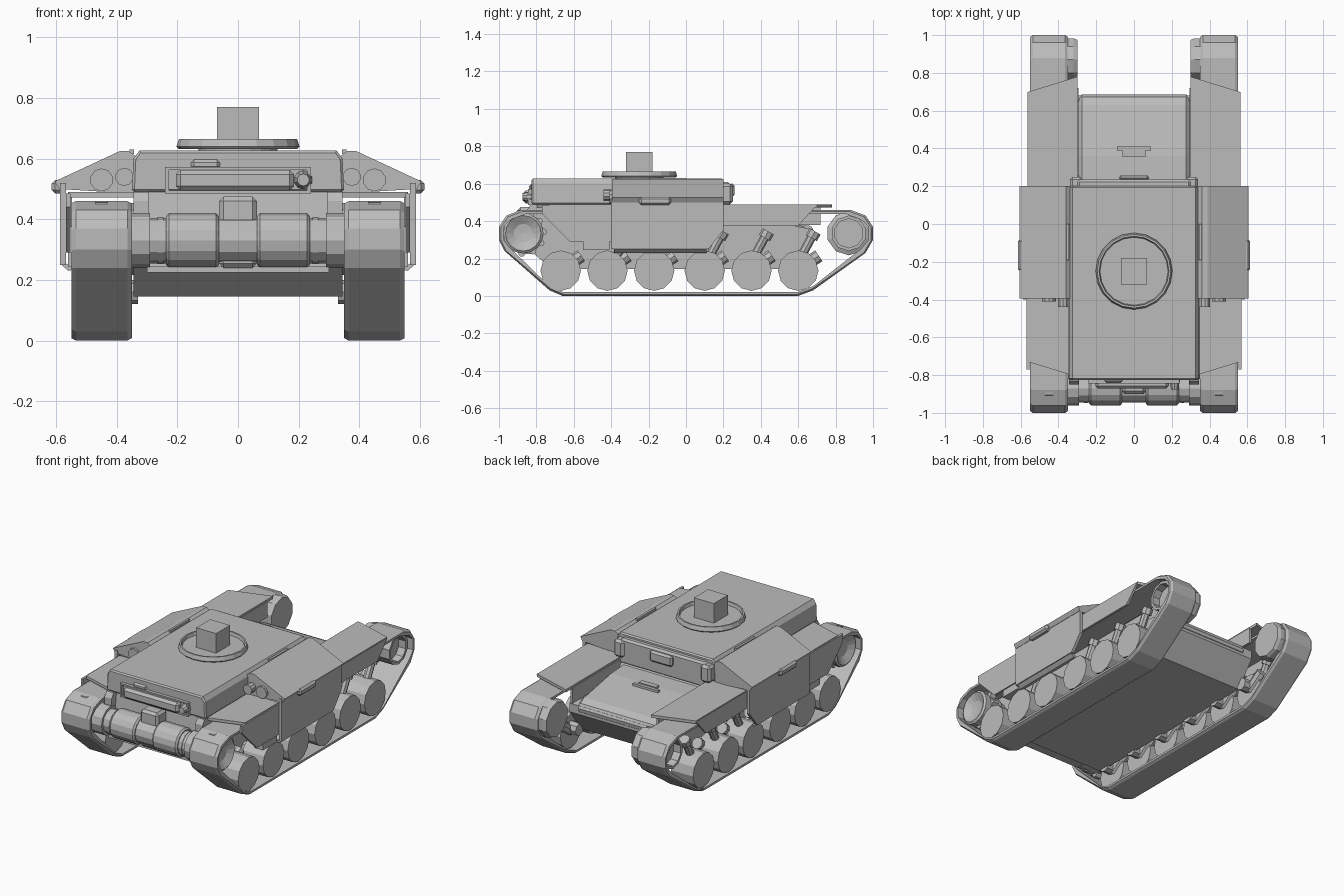
import bpy, bmesh, math
from mathutils import Matrix, Vector

if "Cube" in bpy.data.objects:
    bpy.data.objects.remove(bpy.data.objects["Cube"], do_unlink=True)

grey = bpy.data.materials.new("plain grey")
grey.use_nodes = True
grey.diffuse_color = (0.5, 0.5, 0.5, 1)
grey.node_tree.nodes["Principled BSDF"].inputs["Base Color"].default_value = (0.5, 0.5, 0.5, 1)


def finish(name, bm, mirror=False, bevel=0):
    bmesh.ops.recalc_face_normals(bm, faces=bm.faces)
    me = bpy.data.meshes.new(name)
    bm.to_mesh(me)
    bm.free()
    me.materials.append(grey)
    ob = bpy.data.objects.new(name, me)
    bpy.context.collection.objects.link(ob)
    if bevel:
        m = ob.modifiers.new("Bevel", "BEVEL")
        m.width, m.segments, m.limit_method = bevel, 1, "ANGLE"
        m.angle_limit = math.radians(60)
    if mirror:
        ob.modifiers.new("Mirror", "MIRROR")
    return ob


def prism(name, profile, axis, a, b, mirror=False, bevel=0):
    """Extrude a profile along x (points are y, z) or along y (points are x, z)."""
    bm = bmesh.new()
    put = (lambda p, t: (t, p[0], p[1])) if axis == "x" else (lambda p, t: (p[0], t, p[1]))
    ends = [[bm.verts.new(put(p, t)) for p in profile] for t in (a, b)]
    for e in ends:
        bm.faces.new(e)
    n = len(profile)
    for i in range(n):
        j = (i + 1) % n
        bm.faces.new((ends[0][i], ends[0][j], ends[1][j], ends[1][i]))
    return finish(name, bm, mirror, bevel)


def box(name, x, y, z, mirror=False, bevel=0):
    return prism(name, [(y[0], z[0]), (y[1], z[0]), (y[1], z[1]), (y[0], z[1])],
                 "x", x[0], x[1], mirror, bevel)


def rod(name, p, q, r, sides=12, r2=None, mirror=False):
    """Closed cylinder or cone between two points."""
    p, q = Vector(p), Vector(q)
    turn = (q - p).to_track_quat("Z", "Y").to_matrix().to_4x4()
    bm = bmesh.new()
    bmesh.ops.create_cone(bm, cap_ends=True, segments=sides, radius1=r,
                          radius2=r if r2 is None else r2, depth=(q - p).length,
                          matrix=Matrix.Translation((p + q) / 2) @ turn)
    return finish(name, bm, mirror)


def lathe(name, profile, sides, matrix, mirror=False):
    """Revolve (radius, height) points round z, then place by the matrix."""
    bm = bmesh.new()
    vs = [bm.verts.new((r, 0, z)) for r, z in profile]
    es = [bm.edges.new(pair) for pair in zip(vs, vs[1:])]
    bmesh.ops.spin(bm, geom=vs + es, cent=(0, 0, 0), axis=(0, 0, 1),
                   angle=math.tau, steps=sides, use_duplicate=False)
    bmesh.ops.remove_doubles(bm, verts=bm.verts, dist=0.0005)
    bmesh.ops.transform(bm, matrix=matrix, verts=bm.verts)
    return finish(name, bm, mirror)


def across(x, y, z):
    return Matrix.Translation((x, y, z)) @ Matrix.Rotation(math.pi / 2, 4, "Y")


# Track belts: a thin closed loop on each side
loop = [(-.66, 0), (.6, 0), (.68, .03), (.96, .23), (1, .3), (1, .37), (.96, .43), (.88, .46),
        (-.88, .46), (-.96, .43), (-1, .37), (-1, .3), (-.97, .24), (-.73, .03)]
centre = (0, .25)
inner = []
for y, z in loop:
    inner.append((y - math.copysign(.024, y) * (abs(y) > .85), z + (.022 if z < .25 else -.022 if z > .4 else 0)))
bm = bmesh.new()
rings = [[bm.verts.new((x, y, z)) for y, z in pts]
         for x, pts in ((.35, inner), (.365, loop), (.535, loop), (.55, inner))]
for k in range(4):
    r, s = rings[k], rings[(k + 1) % 4]
    if k in (0, 2):
        edge = r if k == 0 else s
        rim = [bm.verts.new((v.co.x, v.co.y * .995, .25 + (v.co.z - .25) * .97)) for v in edge]
        rings.append(rim)
# Side lips chamfer outward, inner surface closes the belt
lips = [[bm.verts.new((x, y * .99, .24 + (z - .24) * .965)) for y, z in loop] for x in (.35, .55)]
for ring in (rings[0], rings[3], rings[4], rings[5]):
    for v in ring:
        bm.verts.remove(v)
hole = [[bm.verts.new((x, y, z)) for y, z in inner] for x in (.35, .55)]
order = [lips[0], rings[1], rings[2], lips[1], hole[1], hole[0]]
n = len(loop)
for k in range(6):
    a, b = order[k], order[(k + 1) % 6]
    for i in range(n):
        j = (i + 1) % n
        bm.faces.new((a[i], a[j], b[j], b[i]))
finish("track_belt", bm, True)

# Road wheels, axles and swing arms
wheels = [-.67, -.42, -.17, .1, .35, .6]
for i, y in enumerate(wheels):
    rod(f"road_wheel_{i + 1}", (.39, y, .135), (.545, y, .135), .108, 12, mirror=True)
    rod(f"axle_{i + 1}", (.33, y, .16), (.4, y, .16), .04, 8, mirror=True)
    rod(f"swing_arm_{i + 1}", (.4, y, .14), (.4, y + .11, .215), .035, 8, mirror=True)

# Slanted shock absorbers
for i, y in enumerate([-.33, .17, .41, .66]):
    rod(f"shock_{i + 1}", (.47, y - .05, .2), (.47, y + .02, .33), .024, 8, mirror=True)
    rod(f"shock_cap_{i + 1}", (.47, y + .01, .31), (.47, y + .03, .345), .034, 8, mirror=True)

# Toothed drive sprocket with a dished face
teeth = []
for i in range(44):
    r = .125 if i % 4 < 2 else .107
    a = math.tau * i / 44
    teeth.append((-.87 + r * math.cos(a), .335 + r * math.sin(a)))
prism("sprocket_teeth", teeth, "x", .43, .47, True)
lathe("sprocket_dish", [(0, 0), (.1, 0), (.108, .13), (.095, .14), (.05, .115), (0, .11)],
      16, across(.38, -.87, .335), True)
rod("final_drive", (.29, -.87, .33), (.4, -.87, .33), .09, 12, mirror=True)

# Rear idler with a recessed ring face
lathe("idler", [(0, 0), (.11, 0), (.118, .02), (.118, .08), (.095, .09), (.095, .22),
                (.078, .22), (.078, .17), (0, .17)], 10, across(.3, .87, .335), True)

# Lower hull, sloping rear deck and front plate
prism("lower_hull", [(-.72, .145), (.56, .145), (.68, .3), (.68, .355), (.6, .37),
                     (.25, .43), (.2, .49), (-.8, .49), (-.83, .24)], "x", -.345, .345)
prism("rear_deck", [(.2, .3), (.68, .3), (.69, .36), (.63, .39), (.36, .44), (.2, .45)],
      "x", -.295, .295, bevel=.02)
box("deck_slot", (-.09, .09), (.39, .41), (.425, .445))
box("deck_latch", (-.06, .06), (.355, .39), (.43, .452))
prism("front_cheek", [(-.8, .24), (-.85, .26), (-.85, .46), (-.83, .49), (-.8, .49)],
      "x", .295, .345, True)
box("front_sill", (-.3, .3), (-.88, -.8), (.225, .245))

# Transmission drums across the nose
rod("drive_shaft", (-.3, -.87, .33), (.3, -.87, .33), .075, 12)
lathe("drive_drum", [(0, 0), (.08, 0), (.09, .01), (.09, .165), (.08, .175), (0, .175)],
      16, across(.063, -.87, .33), True)
lathe("drum_collar", [(0, 0), (.078, 0), (.078, .02), (.055, .025), (0, .025)],
      12, across(.245, -.87, .33), True)
box("drum_bracket", (-.063, .063), (-.9, -.8), (.24, .475), bevel=.015)

# Superstructure with clipped upper edges
prism("superstructure", [(-.35, .49), (.35, .49), (.345, .6), (.325, .627), (-.325, .627),
                         (-.345, .6)], "y", -.825, .2, bevel=.008)
prism("rear_wall", [(-.32, .45), (.32, .45), (.3, .61), (-.3, .61)], "y", .19, .235, bevel=.012)
box("rear_hatch", (-.08, .08), (.23, .26), (.53, .6), bevel=.012)
box("roof_slot", (.343, .358), (-.19, 0), (.615, .63), True)
box("rear_corner_post", (.27, .34), (.18, .25), (.49, .6), True, .015)

# Front slit frame, shutter bar and ball mount
box("slit_frame_top", (-.23, .24), (-.845, -.82), (.563, .572))
box("slit_frame_bottom", (-.23, .24), (-.845, -.82), (.485, .495))
box("slit_frame_end", (.228, .24), (-.845, -.82), (.485, .572), True)
box("shutter_bar", (-.205, .185), (-.872, -.82), (.495, .563), bevel=.015)
box("slit_hood", (-.155, -.06), (-.84, -.82), (.565, .597), bevel=.01)
rod("ball_mount", (.215, -.82, .53), (.215, -.875, .53), .032, 10, .02)

# Turret ring with shallow dish, and the central block
lathe("turret_ring", [(0, .62), (.13, .62), (.13, .632), (.195, .632), (.203, .64), (.195, .665),
                      (.185, .665), (.18, .645), (0, .645)], 20, Matrix.Translation((0, -.25, 0)))
box("turret_block", (-.07, .07), (-.32, -.18), (.64, .77))

# Fenders with slanted ends
for name, y0, y1, slant in (("front_fender", -.81, -.39, .08), ("rear_fender", .78, .19, -.08)):
    bm = bmesh.new()
    corners = [(.3, y0), (.56, y0 + slant), (.56, y1), (.3, y1)]
    base = bm.faces.new([bm.verts.new((x, y, .472)) for x, y in corners])
    top = bmesh.ops.extrude_face_region(bm, geom=[base])
    bmesh.ops.translate(bm, vec=(0, 0, .018),
                        verts=[v for v in top["geom"] if isinstance(v, bmesh.types.BMVert)])
    finish(name, bm, True)
box("rear_fender_inner_wall", (.295, .31), (.19, .72), (.38, .48), True)

# Hanging side skirts
prism("front_skirt", [(-.77, .485), (-.77, .44), (-.62, .29), (-.39, .29), (-.39, .485)],
      "x", .553, .568, True)
box("skirt_step", (.5, .56), (-.55, -.41), (.245, .29), True)
prism("rear_skirt", [(.19, .485), (.19, .375), (.6, .375), (.7, .485)], "x", .548, .563, True)
prism("middle_skirt", [(-.4, .52), (-.4, .25), (.12, .25), (.2, .35), (.2, .52)],
      "x", .568, .588, True)
prism("middle_skirt_lip", [(.568, .255), (.588, .255), (.56, .23), (.535, .235)],
      "y", -.385, .11, True)

# Sloped sponson armour over the middle of the tracks
prism("sponson", [(.34, .61), (.36, .625), (.39, .625), (.605, .525), (.59, .5), (.345, .485)],
      "y", -.395, .2, True)
box("side_latch", (.57, .615), (-.25, -.08), (.485, .53), True, .012)
rod("side_lamp", (.375, -.39, .54), (.375, -.44, .54), .03, 10, mirror=True)
rod("sponson_boss", (.45, -.39, .53), (.45, -.41, .53), .038, 10, mirror=True)
